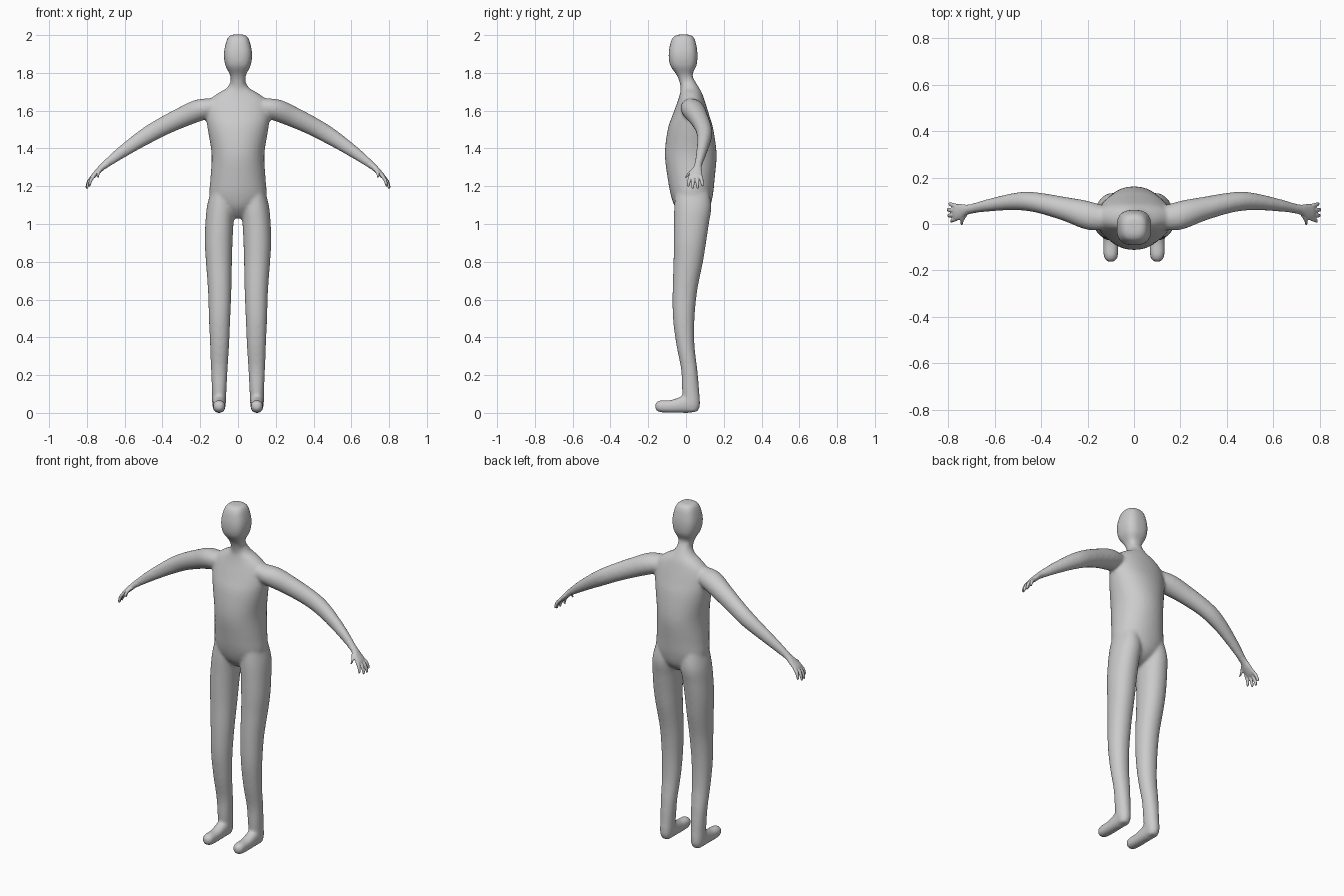
import bpy
import bmesh
from math import cos, sin, pi, copysign
from mathutils import Vector

default_cube = bpy.data.objects.get("Cube")
if default_cube:
    bpy.data.objects.remove(default_cube, do_unlink=True)

X, Y, Z = Vector((1, 0, 0)), Vector((0, 1, 0)), Vector((0, 0, 1))
SIDES = 32
STEPS = 5

grey = bpy.data.materials.new("plain_grey")
grey.use_nodes = True
colour = (0.6, 0.6, 0.6, 1)
grey.diffuse_color = colour
grey.node_tree.nodes["Principled BSDF"].inputs["Base Color"].default_value = colour


def spline(rows):
    """Catmull-Rom interpolation of rows of numbers."""
    result = []
    last = len(rows) - 1
    for i in range(last):
        p0, p1, p2, p3 = (rows[min(max(i + k, 0), last)] for k in (-1, 0, 1, 2))
        for step in range(STEPS):
            t = step / STEPS
            result.append([
                b + t * (c - a + t * (2 * a - 5 * b + 4 * c - d + t * (3 * (b - c) + d - a))) / 2
                for a, b, c, d in zip(p0, p1, p2, p3)])
    result.append(list(rows[-1]))
    return result


def loft(bm, rows, u, v, side=1, power=2.0):
    """Skin rounded sections (x, y, z, u radius, v radius) into a closed form."""
    rings = []
    for x, y, z, ru, rv in spline(rows):
        ring = []
        for k in range(SIDES):
            angle = 2 * pi * k / SIDES
            c, s = cos(angle), sin(angle)
            p = Vector((x, y, z))
            p += u * ru * copysign(abs(c) ** (2 / power), c)
            p += v * rv * copysign(abs(s) ** (2 / power), s)
            ring.append(bm.verts.new((p.x * side, p.y, p.z)))
        rings.append(ring)
    faces = [bm.faces.new(rings[0]), bm.faces.new(rings[-1])]
    for lower, upper in zip(rings, rings[1:]):
        for k in range(SIDES):
            n = (k + 1) % SIDES
            faces.append(bm.faces.new((lower[k], lower[n], upper[n], upper[k])))
    bmesh.ops.recalc_face_normals(bm, faces=faces)


def fuse(bm, name, voxel, rounds):
    """Merge overlapping forms into one smooth skin."""
    mesh = bpy.data.meshes.new(name)
    bm.to_mesh(mesh)
    bm.free()
    obj = bpy.data.objects.new(name, mesh)
    bpy.context.collection.objects.link(obj)
    mesh.materials.append(grey)
    remesh = obj.modifiers.new("Fuse", 'REMESH')
    remesh.mode = 'VOXEL'
    remesh.voxel_size = voxel
    remesh.use_smooth_shade = True
    smooth = obj.modifiers.new("Soften", 'SMOOTH')
    smooth.factor = 0.5
    smooth.iterations = rounds
    return obj


# Head: height, half width, front, back
head = [
    (2.003, .03, -.04, .015), (1.992, .05, -.066, .038), (1.96, .064, -.082, .052),
    (1.9, .075, -.092, .061), (1.84, .067, -.084, .056), (1.79, .043, -.05, .034),
    (1.75, .038, -.034, .05), (1.71, .038, -.028, .06),
]
# Torso from neck to crotch, same columns
torso = [
    (1.76, .036, -.033, .046), (1.72, .06, -.028, .07), (1.69, .11, -.032, .086),
    (1.65, .155, -.044, .1), (1.58, .17, -.07, .122), (1.5, .16, -.097, .145),
    (1.37, .14, -.112, .162), (1.24, .146, -.097, .152), (1.15, .15, -.08, .142),
    (1.09, .11, -.058, .125), (1.05, .06, -.025, .09), (1.03, .02, 0, .05),
]
# Leg: height, inner side, outer side, front, back
leg = [
    (1.22, .04, .13, -.05, .11), (1.1, .018, .163, -.062, .134), (1, .024, .173, -.064, .121),
    (.9, .029, .176, -.065, .106), (.8, .032, .17, -.066, .09), (.65, .035, .159, -.071, .06),
    (.5, .041, .154, -.069, .045), (.36, .047, .148, -.051, .045), (.23, .055, .143, -.026, .06),
    (.12, .061, .138, -.021, .07), (.04, .065, .136, -.01, .074), (.005, .075, .125, 0, .06),
]
# Foot: depth, half width, bottom, top
foot = [
    (.06, .025, .01, .08), (.02, .034, 0, .1), (-.03, .034, 0, .085),
    (-.08, .033, 0, .068), (-.13, .032, .002, .067), (-.153, .025, .009, .06),
    (-.163, .012, .022, .048),
]
# Arm: centre, depth radius, thickness radius
arm = [
    (.08, .02, 1.63, .04, .04), (.19, .035, 1.608, .062, .058), (.3, .065, 1.563, .052, .054),
    (.4, .089, 1.515, .045, .049), (.47, .098, 1.476, .041, .046), (.54, .094, 1.432, .035, .04),
    (.63, .08, 1.37, .027, .031), (.7, .066, 1.317, .021, .022), (.73, .06, 1.293, .02, .018),
]

body = bmesh.new()
for rows, power in ((head, 2.7), (torso, 2.1)):
    loft(body, [(0, (f + b) / 2, z, w, (b - f) / 2) for z, w, f, b in rows], X, Y, power=power)

arm_up = Vector((.47, 0, .88))
for side in (1, -1):
    loft(body, [((i + o) / 2, (f + b) / 2, z, (o - i) / 2, (b - f) / 2)
                for z, i, o, f, b in leg], X, Y, side, 2.1)
    loft(body, [(.1, y, (lo + hi) / 2, w, (hi - lo) / 2) for y, w, lo, hi in foot], X, Z, side, 2.3)
    loft(body, arm, Y, arm_up, side)
fuse(body, "body", .008, 10)

# Hands: palm, four fingers and a thumb
palm = [
    (.69, .067, 1.323, .02, .02), (.72, .061, 1.3, .022, .017), (.745, .053, 1.275, .033, .015),
    (.768, .05, 1.252, .035, .012), (.778, .05, 1.24, .028, .007),
]
# Finger paths: knuckle and tip
fingers = [
    ((.765, .078, 1.255), (.795, .088, 1.2)),
    ((.77, .059, 1.252), (.803, .062, 1.187)),
    ((.768, .04, 1.252), (.8, .035, 1.187)),
    ((.762, .023, 1.255), (.787, .011, 1.198)),
    ((.725, .04, 1.29), (.742, -.002, 1.245)),
]
hand_up = Vector((.8, 0, .5))
for name, side in (("left_hand", 1), ("right_hand", -1)):
    hand = bmesh.new()
    loft(hand, palm, Y, Vector((.7, 0, .7)), side)
    for start, tip in fingers:
        a, b = Vector(start), Vector(tip)
        rows = []
        for t, r in ((0, .009), (.4, .0095), (.75, .008), (.95, .006), (1, .003)):
            # Slight outward bow so the finger curls down
            p = a.lerp(b, t) + hand_up * .007 * sin(pi * t)
            rows.append((*p, r, r))
        loft(hand, rows, Y, hand_up, side)
    fuse(hand, name, .003, 4)
